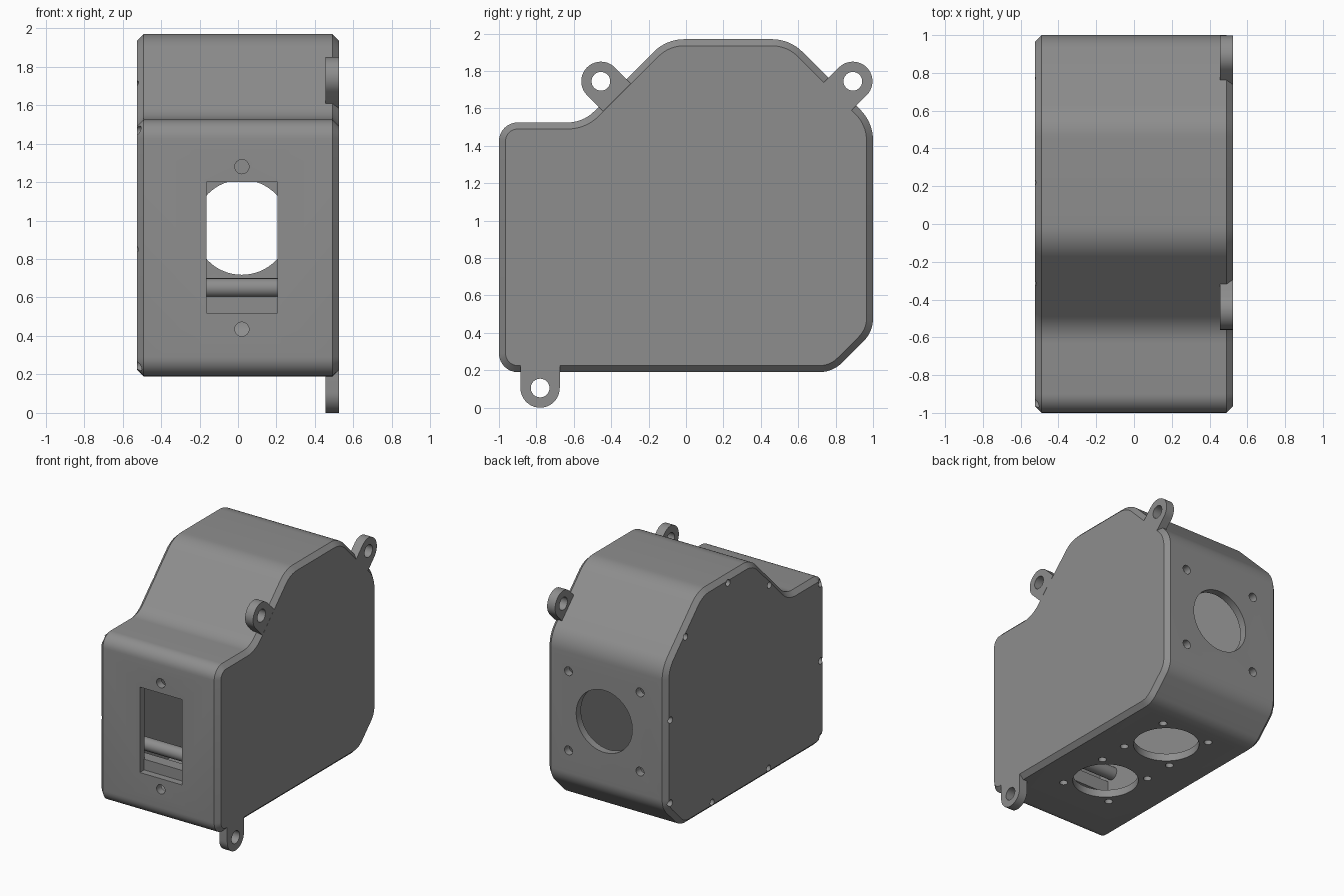
import bpy, bmesh, math
from mathutils import Vector, Matrix

cube = bpy.data.objects.get("Cube")
if cube:
    bpy.data.objects.remove(cube)

grey = bpy.data.materials.new("grey plastic")
grey.use_nodes = True
colour = (0.27, 0.27, 0.27, 1)
grey.diffuse_color = colour
grey.node_tree.nodes["Principled BSDF"].inputs["Base Color"].default_value = colour

HALF = 0.525   # half width of the case
WALL = 0.06
CX = 0.02      # common centre line of the openings
# Case outline: y, z, corner radius (counter-clockwise)
CORNERS = [(-1, 0.19, 0.1), (0.784, 0.19, 0.17), (1, 0.406, 0.17), (1, 1.525, 0.23),
           (0.555, 1.97, 0.23), (-0.105, 1.97, 0.23), (-0.55, 1.525, 0.2), (-1, 1.525, 0.1)]


def outline(inset=0.0, steps=8):
    """Offset the case outline inward and round its corners."""
    pts = []
    n = len(CORNERS)
    for i, (y, z, r) in enumerate(CORNERS):
        p = Vector((y, z))
        a = (p - Vector(CORNERS[i - 1][:2])).normalized()
        b = (Vector(CORNERS[(i + 1) % n][:2]) - p).normalized()
        na, nb = Vector((-a.y, a.x)), Vector((-b.y, b.x))
        mitre = (na + nb) / (1 + na.dot(nb))
        side = 1 if a.cross(b) > 0 else -1
        centre = p + mitre * side * r
        radius = r - side * inset
        turn = math.acos(max(-1, min(1, a.dot(b))))
        for k in range(steps + 1):
            spin = Matrix.Rotation(side * turn * k / steps, 2)
            pts.append(centre + spin @ (-na * side * radius))
    return pts


def finish(bm, name):
    bmesh.ops.recalc_face_normals(bm, faces=bm.faces)
    mesh = bpy.data.meshes.new(name)
    bm.to_mesh(mesh)
    bm.free()
    mesh.materials.append(grey)
    ob = bpy.data.objects.new(name, mesh)
    bpy.context.scene.collection.objects.link(ob)
    return ob


def prism(name, pts, x0, x1):
    bm = bmesh.new()
    face = bm.faces.new([bm.verts.new((x0, p[0], p[1])) for p in pts])
    ext = bmesh.ops.extrude_face_region(bm, geom=[face])
    verts = [g for g in ext["geom"] if isinstance(g, bmesh.types.BMVert)]
    bmesh.ops.translate(bm, verts=verts, vec=(x1 - x0, 0, 0))
    return finish(bm, name)


def box(name, lo, hi):
    rect = [(lo[1], lo[2]), (hi[1], lo[2]), (hi[1], hi[2]), (lo[1], hi[2])]
    return prism(name, rect, lo[0], hi[0])


def rod(name, centre, axis, radius, depth, sides=24):
    bm = bmesh.new()
    turn = Vector(axis).to_track_quat("Z", "Y").to_matrix().to_4x4()
    bmesh.ops.create_cone(bm, cap_ends=True, segments=sides, radius1=radius, radius2=radius,
                          depth=depth, matrix=Matrix.Translation(centre) @ turn)
    return finish(bm, name)


def bake(ob):
    """Apply the modifiers of an object."""
    bpy.context.view_layer.update()
    deps = bpy.context.evaluated_depsgraph_get()
    mesh = bpy.data.meshes.new_from_object(ob.evaluated_get(deps))
    ob.modifiers.clear()
    ob.data = mesh


def cut(ob, cutters):
    for c in cutters:
        mod = ob.modifiers.new("cut", "BOOLEAN")
        mod.operation, mod.solver, mod.object = "DIFFERENCE", "EXACT", c
    bake(ob)
    for c in cutters:
        bpy.data.objects.remove(c)


def smooth(ob):
    bpy.ops.object.select_all(action="DESELECT")
    ob.select_set(True)
    bpy.context.view_layer.objects.active = ob
    bpy.ops.object.shade_smooth_by_angle(angle=math.radians(25))


# Case with chamfered side rims
case = prism("case", outline(), -HALF, HALF)
bevel = case.modifiers.new("rim", "BEVEL")
bevel.width, bevel.segments = 0.035, 1
bevel.limit_method, bevel.angle_limit = "ANGLE", math.radians(60)
bake(case)

# Hollow inside and front window
cutters = [prism("cavity", outline(WALL), -HALF + WALL, HALF - WALL),
           box("window", (-0.165, -1.1, 0.52), (0.205, -0.9, 1.2))]
# Front screw holes
for z in (0.435, 1.28):
    cutters.append(rod("screw", (CX, -1, z), (0, 1, 0), 0.037, 0.2))
# Round back port with four screw holes
Y, Z = (0, 1, 0), (0, 0, 1)
cutters.append(rod("port", (CX, 1, 0.965), Y, 0.247, 0.2, 64))
for sx in (-1, 1):
    for sz in (-1, 1):
        cutters.append(rod("screw", (CX + sx * 0.315, 1, 0.965 + sz * 0.315), Y, 0.035, 0.2))
# Two round bottom ports with four screw holes each
for y in (-0.3, 0.39):
    cutters.append(rod("port", (CX, y, 0.19), Z, 0.24, 0.2, 64))
    for sx in (-1, 1):
        for sy in (-1, 1):
            cutters.append(rod("screw", (CX + sx * 0.215, y + sy * 0.22, 0.19), Z, 0.03, 0.2))
# Cover screw recesses on the right side
for y, z in [(-0.945, 0.245), (-0.945, 0.85), (-0.945, 1.465), (-0.3, 1.7), (0.22, 1.915),
             (0.755, 1.69), (0.945, 1.1), (0.945, 0.44), (0.42, 0.245), (-0.29, 0.245)]:
    cutters.append(rod("screw", (-HALF, y, z), (1, 0, 0), 0.026, 0.09, 16))
cut(case, cutters)
smooth(case)

# Mounting lugs: centre y, z and the angle pointing at the case
for name, y, z, angle in [("front_upper_lug", -0.455, 1.745, -45), ("back_upper_lug", 0.892, 1.745, -135),
                          ("lower_lug", -0.78, 0.105, 90)]:
    r, reach = 0.105, 0.122
    arc = [math.radians(90 + 180 * k / 20) for k in range(21)]
    shape = [Vector((reach, -r)), Vector((reach, r))] + [Vector((math.cos(a), math.sin(a))) * r for a in arc]
    spin = Matrix.Rotation(math.radians(angle), 2)
    lug = prism(name, [spin @ p + Vector((y, z)) for p in shape], HALF - 0.07, HALF)
    cut(lug, [rod("eye", (HALF, y, z), (1, 0, 0), 0.05, 0.3, 32)])
    smooth(lug)

# Inner ledge and rail behind the window
box("inner_ledge", (-0.465, -0.945, 0.5), (0.465, -0.85, 0.605))
rail = rod("inner_rail", (0, -0.8, 0.65), (1, 0, 0), 0.05, 0.93)
smooth(rail)
